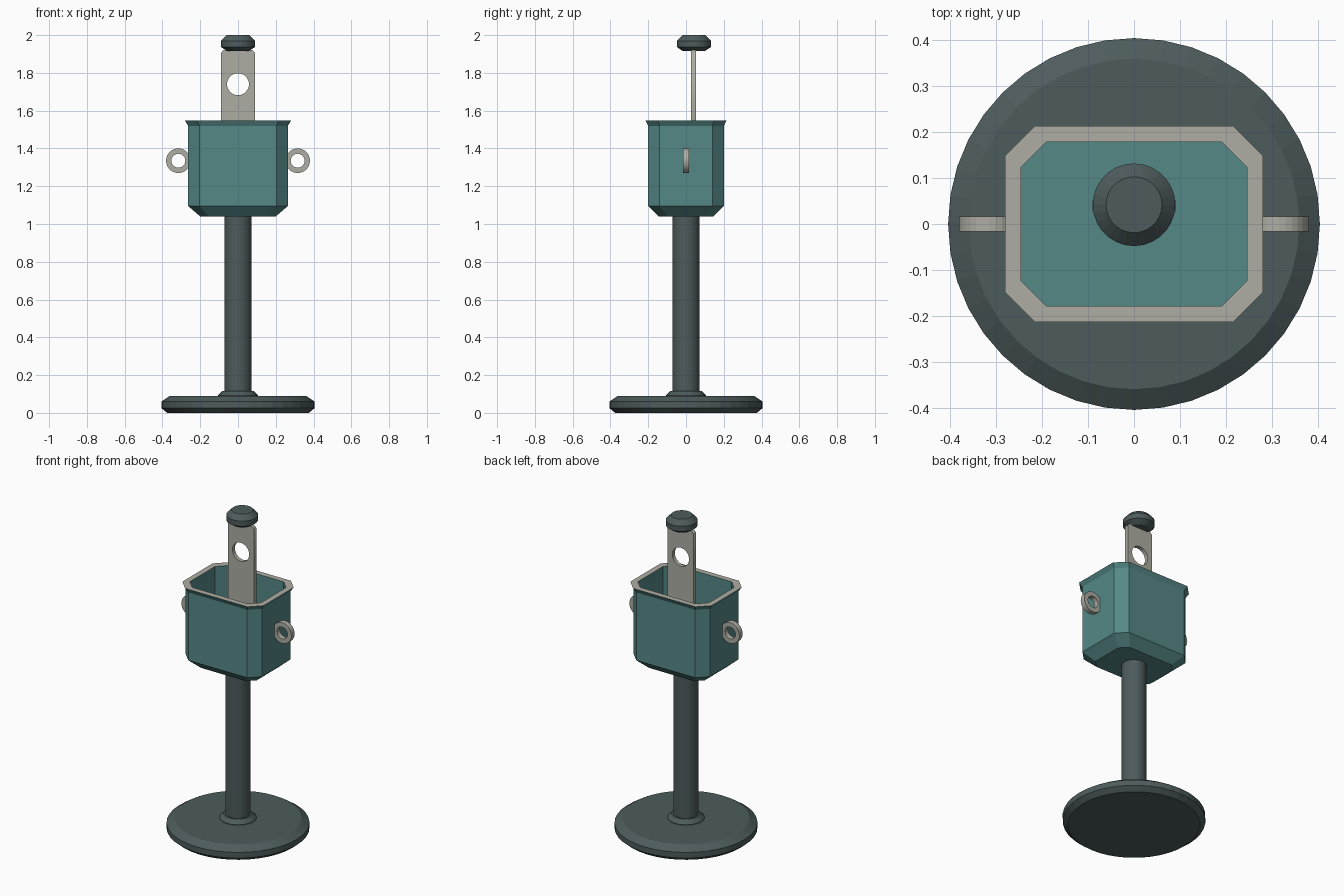
import bpy, bmesh, math
from mathutils import Matrix

if "Cube" in bpy.data.objects:
    bpy.data.objects.remove(bpy.data.objects["Cube"])


def material(name, rgb):
    m = bpy.data.materials.new(name)
    m.diffuse_color = (*rgb, 1)
    m.use_nodes = True
    m.node_tree.nodes["Principled BSDF"].inputs["Base Color"].default_value = m.diffuse_color
    return m


SLATE = material("slate", (0.075, 0.105, 0.107))
TEAL = material("teal", (0.09, 0.25, 0.24))
PALE = material("pale_grey", (0.42, 0.42, 0.37))


def finish(name, bm, *mats):
    bmesh.ops.recalc_face_normals(bm, faces=bm.faces)
    me = bpy.data.meshes.new(name)
    bm.to_mesh(me)
    bm.free()
    for m in mats:
        me.materials.append(m)
    ob = bpy.data.objects.new(name, me)
    bpy.context.collection.objects.link(ob)
    return ob


def bridge(bm, a, b):
    n = len(a)
    return [bm.faces.new((a[i], a[(i + 1) % n], b[(i + 1) % n], b[i])) for i in range(n)]


def stack(bm, loops, closed=False):
    """Skin a list of point loops; cap both ends, or join them when closed."""
    rings = [[bm.verts.new(p) for p in lp] for lp in loops]
    bands = [bridge(bm, a, b) for a, b in zip(rings, rings[1:])]
    if closed:
        bands.append(bridge(bm, rings[-1], rings[0]))
    else:
        bm.faces.new(rings[0])
        bm.faces.new(rings[-1])
    return bands


def circle(r, z, n, y=0.0):
    return [(r * math.cos(2 * math.pi * i / n), y + r * math.sin(2 * math.pi * i / n), z)
            for i in range(n)]


def octagon(x, y, c, z):
    return [(x, c - y, z), (x, y - c, z), (x - c, y, z), (c - x, y, z),
            (-x, y - c, z), (-x, c - y, z), (c - x, -y, z), (x - c, -y, z)]


def lathe(name, profile, n, y=0.0):
    bm = bmesh.new()
    stack(bm, [circle(r, z, n, y) for r, z in profile])
    return finish(name, bm, SLATE)


# Round stand: foot, collar, post and top knob
lathe("base", [(0.375, 0), (0.405, 0.025), (0.405, 0.06), (0.36, 0.09)], 40)
lathe("collar", [(0.105, 0.085), (0.105, 0.093), (0.082, 0.117)], 28)
lathe("post", [(0.071, 0.08), (0.071, 1.06)], 28)
lathe("knob", [(0.058, 1.915), (0.09, 1.937), (0.09, 1.97), (0.061, 2.0)], 28, 0.042)

# Hollow bin with chamfered corners, flared lip and pale rim face
bm = bmesh.new()
bands = stack(bm, [octagon(0.20, 0.145, 0.045, 1.04),
                   octagon(0.264, 0.20, 0.06, 1.095),
                   octagon(0.264, 0.20, 0.06, 1.52),
                   octagon(0.281, 0.214, 0.065, 1.547),
                   octagon(0.246, 0.179, 0.055, 1.547),
                   octagon(0.246, 0.179, 0.055, 1.09)])
for f in bands[3]:
    f.material_index = 1
finish("bin", bm, TEAL, PALE)

# Upright hanger plate with a round hole
curve = bpy.data.curves.new("plate_outline", 'CURVE')
curve.dimensions = '2D'
curve.fill_mode = 'BOTH'
curve.extrude = 0.0125
outline = [(-0.09, 1.085), (0.09, 1.085), (0.09, 1.905), (0.075, 1.922),
           (-0.075, 1.922), (-0.09, 1.905)]
hole = [(x, z + 1.74) for x, z, _ in circle(0.058, 0, 32)]
for pts in (outline, hole):
    sp = curve.splines.new('POLY')
    sp.points.add(len(pts) - 1)
    for p, (x, z) in zip(sp.points, pts):
        p.co = (x, z, 0, 1)
    sp.use_cyclic_u = True
tmp = bpy.data.objects.new("plate_outline", curve)
bpy.context.collection.objects.link(tmp)
bpy.context.view_layer.update()
me = bpy.data.meshes.new_from_object(tmp.evaluated_get(bpy.context.evaluated_depsgraph_get()))
bpy.data.objects.remove(tmp)
bm = bmesh.new()
bm.from_mesh(me)
bmesh.ops.remove_doubles(bm, verts=bm.verts, dist=1e-5)
bmesh.ops.transform(bm, verts=bm.verts,
                    matrix=Matrix.Translation((0, 0.04, 0)) @ Matrix.Rotation(math.pi / 2, 4, 'X'))
finish("hanger_plate", bm, PALE)

# Flat side rings
for side, s in (("left", -1), ("right", 1)):
    bm = bmesh.new()
    stack(bm, [circle(r, z, 28) for r, z in
               ((0.065, -0.016), (0.065, 0.016), (0.037, 0.016), (0.037, -0.016))], closed=True)
    bmesh.ops.transform(bm, verts=bm.verts, matrix=Matrix.Translation((s * 0.316, 0, 1.335))
                        @ Matrix.Rotation(math.pi / 2, 4, 'X'))
    finish(side + "_ring", bm, PALE)
